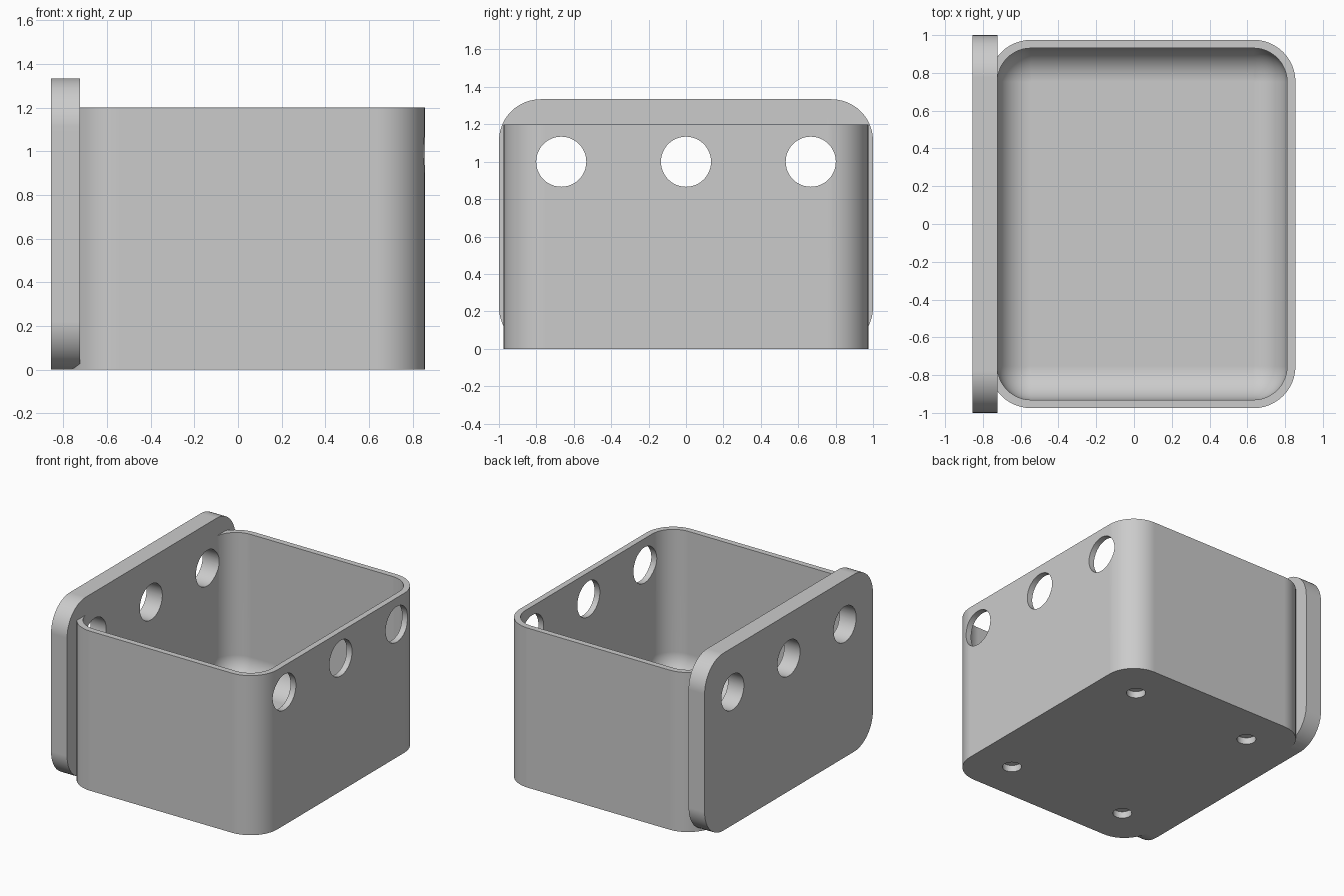
import bpy, bmesh
from math import sin, cos, pi
from mathutils import Matrix

cube = bpy.data.objects.get("Cube")
if cube:
    bpy.data.objects.remove(cube, do_unlink=True)

grey = bpy.data.materials.new("plain_grey")
grey.use_nodes = True
grey.diffuse_color = (0.6, 0.6, 0.6, 1)
grey.node_tree.nodes["Principled BSDF"].inputs["Base Color"].default_value = grey.diffuse_color

OUTER_R, INNER_R, WALL = 0.222, 0.178, 0.044
BOX_X, HALF_X, HALF_Y, HEIGHT = 0.044, 0.811, 0.975, 1.2
FLOOR = 0.1


def ring(hx, hy, r, z, steps=12):
    """Rounded rectangle outline at height z."""
    points = []
    for q, (sx, sy) in enumerate([(1, 1), (-1, 1), (-1, -1), (1, -1)]):
        for i in range(steps + 1):
            a = (q + i / steps) * pi / 2
            points.append((sx * (hx - r) + r * cos(a), sy * (hy - r) + r * sin(a), z))
    return points


def loft(name, rings, matrix):
    """Closed solid through a stack of matching outlines."""
    bm = bmesh.new()
    rows = [[bm.verts.new(p) for p in points] for points in rings]
    n = len(rows[0])
    for low, high in zip(rows, rows[1:]):
        for i in range(n):
            j = (i + 1) % n
            bm.faces.new((low[i], low[j], high[j], high[i]))
    bm.faces.new(rows[0][::-1])
    bm.faces.new(rows[-1])
    bm.transform(matrix)
    return finish(name, bm)


def finish(name, bm):
    bmesh.ops.recalc_face_normals(bm, faces=bm.faces)
    mesh = bpy.data.meshes.new(name)
    bm.to_mesh(mesh)
    bm.free()
    mesh.materials.append(grey)
    obj = bpy.data.objects.new(name, mesh)
    bpy.context.collection.objects.link(obj)
    return obj


def cylinders(name, radius, depth, matrices):
    bm = bmesh.new()
    for m in matrices:
        bmesh.ops.create_cone(bm, cap_ends=True, segments=48, radius1=radius,
                              radius2=radius, depth=depth, matrix=m)
    return finish(name, bm)


def combine(target, tool, operation):
    mod = target.modifiers.new(operation.lower(), "BOOLEAN")
    mod.operation, mod.solver, mod.object = operation, "EXACT", tool
    bpy.ops.object.modifier_apply(modifier=mod.name)
    bpy.data.objects.remove(tool, do_unlink=True)


# Outer body of the bin
shift = Matrix.Translation((BOX_X, 0, 0))
bin_body = loft("bin_with_back_plate",
                [ring(HALF_X, HALF_Y, OUTER_R, z) for z in (0, HEIGHT)], shift)
bpy.context.view_layer.objects.active = bin_body
bin_body.select_set(True)

# Upright mounting plate with rounded corners
upright = Matrix.Translation((-0.855, 0, 0.667)) @ Matrix.Rotation(pi / 2, 4, "Y")
plate = loft("mounting_plate", [ring(0.667, 1, 0.222, z) for z in (0, 0.133)], upright)
combine(bin_body, plate, "UNION")

# Cavity with a filleted floor
cavity_rings = []
for i in range(11):
    t = i / 10 * pi / 2
    inset = WALL + INNER_R * (1 - sin(t))
    cavity_rings.append(ring(HALF_X - inset, HALF_Y - inset,
                             max(INNER_R * sin(t), 0.002),
                             FLOOR + INNER_R * (1 - cos(t))))
cavity_rings.append(ring(HALF_X - WALL, HALF_Y - WALL, INNER_R, HEIGHT + 0.05))
combine(bin_body, loft("cavity", cavity_rings, shift @ Matrix.Translation((-0.0005, 0, 0))),
        "DIFFERENCE")

# Three round holes through both side walls
turn = Matrix.Rotation(pi / 2, 4, "Y")
side_holes = cylinders("side_holes", 0.134, 3,
                       [Matrix.Translation((0, y, 1)) @ turn for y in (-0.667, 0, 0.667)])
combine(bin_body, side_holes, "DIFFERENCE")

# Four shallow round recesses underneath
recesses = cylinders("foot_recesses", 0.066, 0.1,
                     [Matrix.Translation((BOX_X + x, y, 0))
                      for x in (-0.5, 0.5) for y in (-0.67, 0.67)])
combine(bin_body, recesses, "DIFFERENCE")

# Smooth curved walls, crisp rims
bpy.ops.object.shade_smooth_by_angle(angle=pi / 6)
weighted = bin_body.modifiers.new("weighted_normals", "WEIGHTED_NORMAL")
weighted.keep_sharp = True
